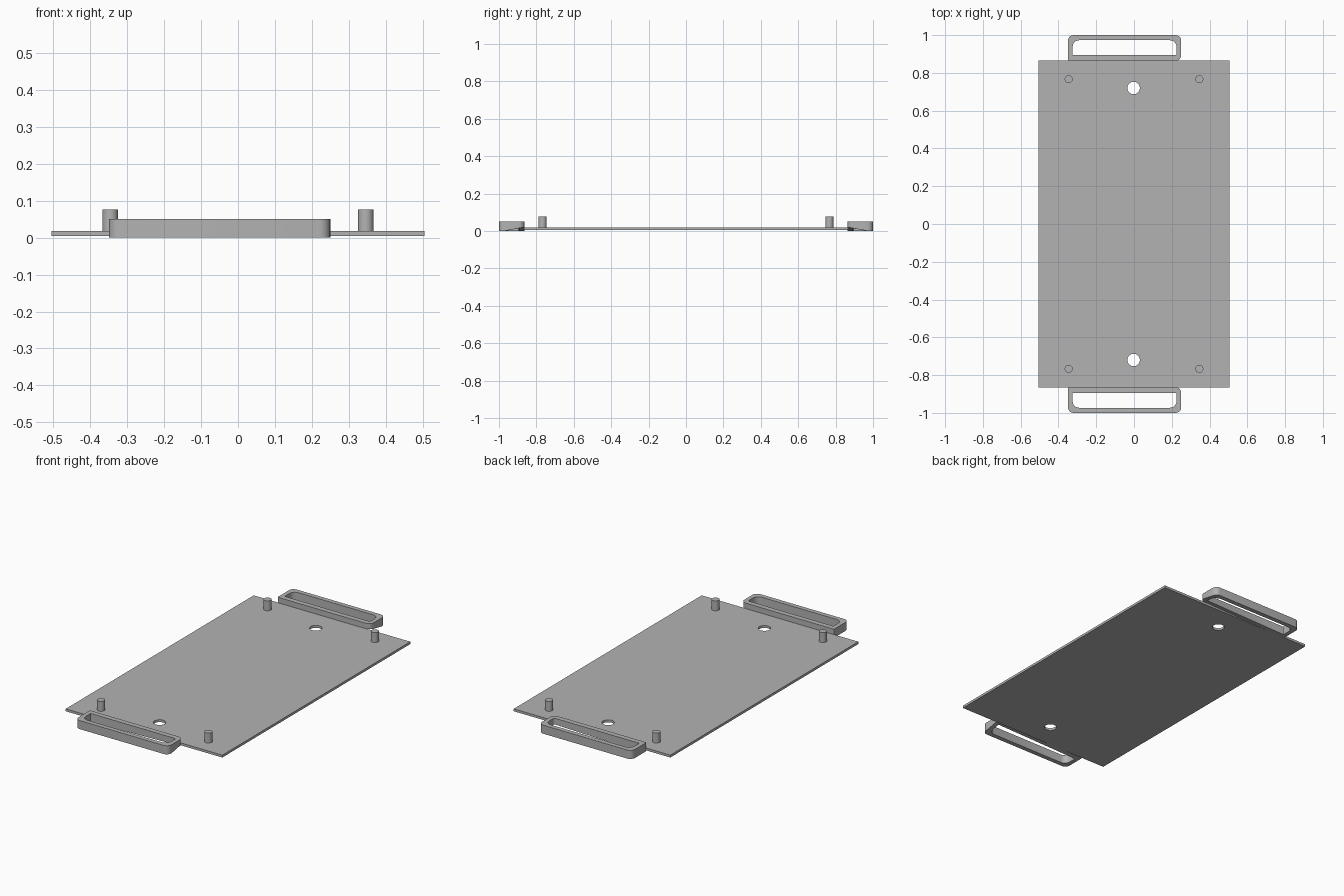
import bpy, bmesh, math
from mathutils import Vector

old = bpy.data.objects.get("Cube")
if old:
    bpy.data.objects.remove(old, do_unlink=True)

grey = bpy.data.materials.new("plain_grey")
grey.use_nodes = True
colour = (0.45, 0.45, 0.45, 1)
grey.diffuse_color = colour
grey.node_tree.nodes["Principled BSDF"].inputs["Base Color"].default_value = colour

PLATE_X, PLATE_Y, PLATE_LOW, PLATE_TOP = 0.505, 0.866, 0.004, 0.018


def activate(ob):
    bpy.ops.object.select_all(action='DESELECT')
    ob.select_set(True)
    bpy.context.view_layer.objects.active = ob


def cylinder(name, x, y, low, top, radius):
    bpy.ops.mesh.primitive_cylinder_add(
        vertices=32, radius=radius, depth=top - low, location=(x, y, (low + top) / 2))
    ob = bpy.context.object
    ob.name = name
    return ob


def finish(ob):
    ob.data.materials.clear()
    ob.data.materials.append(grey)
    activate(ob)
    bpy.ops.object.shade_smooth_by_angle(angle=math.radians(30))


def rounded_loop(x0, x1, y0, y1, radii, steps=6):
    """Counter-clockwise rectangle outline with one radius per corner."""
    corners = [(x0, y0, 1, 1), (x1, y0, -1, 1), (x1, y1, -1, -1), (x0, y1, 1, -1)]
    points = []
    for i, ((x, y, sx, sy), r) in enumerate(zip(corners, radii)):
        for k in range(steps + 1):
            a = math.pi * (1 + i / 2) + math.pi / 2 * k / steps
            points.append((x + sx * r + r * math.cos(a), y + sy * r + r * math.sin(a)))
    return points


def underside(x, y):
    """The bottom rises towards the plate and towards the left end."""
    inward = min(1, max(0, (0.97 - y) / 0.105))
    return 0.02 * inward * (x + 0.35) / 0.6


def handle(name, side):
    outer = rounded_loop(-0.35, 0.25, 0.864, 1.0, (0.004, 0.03, 0.03, 0.03))
    inner = rounded_loop(-0.325, 0.225, 0.894, 0.973, (0.004, 0.008, 0.035, 0.035))
    bm = bmesh.new()

    def ring(points, height):
        return [bm.verts.new((x, side * y, height(x, y))) for x, y in points]

    rings = [ring(outer, underside), ring(outer, lambda x, y: 0.05),
             ring(inner, lambda x, y: 0.05), ring(inner, underside)]
    count = len(outer)
    for a, b in zip(rings, rings[1:] + rings[:1]):
        for i in range(count):
            j = (i + 1) % count
            bm.faces.new((a[i], a[j], b[j], b[i]))
    bmesh.ops.recalc_face_normals(bm, faces=bm.faces)
    mesh = bpy.data.meshes.new(name)
    bm.to_mesh(mesh)
    bm.free()
    ob = bpy.data.objects.new(name, mesh)
    bpy.context.collection.objects.link(ob)
    finish(ob)


# Flat base plate with a round hole near each end
bpy.ops.mesh.primitive_cube_add(size=1, location=(0, 0, (PLATE_LOW + PLATE_TOP) / 2))
plate = bpy.context.object
plate.name = "base_plate"
plate.scale = Vector((2 * PLATE_X, 2 * PLATE_Y, PLATE_TOP - PLATE_LOW))
bpy.ops.object.transform_apply(location=False, rotation=False, scale=True)
for side in (-1, 1):
    cutter = cylinder("hole_cutter", -0.002, side * 0.72, -0.05, 0.1, 0.033)
    cutter.hide_render = True
    cut = plate.modifiers.new("hole", 'BOOLEAN')
    cut.operation = 'DIFFERENCE'
    cut.solver = 'EXACT'
    cut.object = cutter
    activate(plate)
    bpy.ops.object.modifier_apply(modifier=cut.name)
    bpy.data.objects.remove(cutter, do_unlink=True)
finish(plate)

# Loop handles and corner pegs at both ends
for end, side in (("front", -1), ("back", 1)):
    handle(end + "_handle", side)
    for hand, sx in (("right", -1), ("left", 1)):
        finish(cylinder(f"{end}_{hand}_peg", sx * 0.346, side * 0.767,
                        PLATE_TOP - 0.004, 0.076, 0.021))
